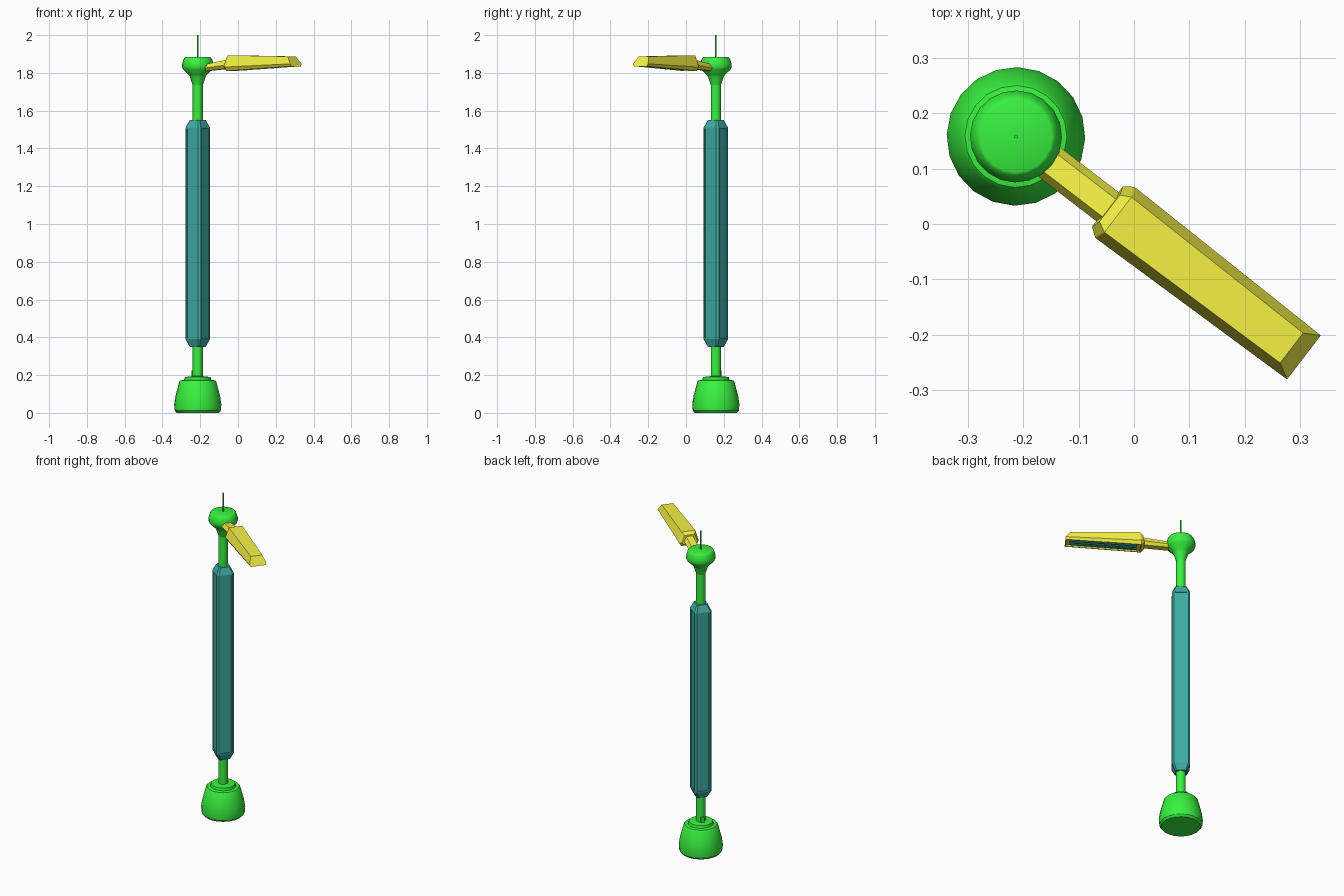
import bpy, bmesh, math
from mathutils import Matrix

if "Cube" in bpy.data.objects:
    bpy.data.objects.remove(bpy.data.objects["Cube"])

PX, PY = -0.213, 0.158          # pole axis
ANGLE = math.radians(-37.5)     # heading of the lamp arm
PLACE = Matrix.Translation((PX, PY, 0)) @ Matrix.Rotation(ANGLE, 4, 'Z')


def material(name, rgb):
    m = bpy.data.materials.new(name)
    m.diffuse_color = (*rgb, 1)
    m.use_nodes = True
    m.node_tree.nodes["Principled BSDF"].inputs["Base Color"].default_value = m.diffuse_color
    return m


GREEN = material("green_paint", (0.04, 0.88, 0.05))
TEAL = material("dark_teal", (0.05, 0.42, 0.37))
YELLOW = material("yellow_paint", (0.92, 0.89, 0.06))


def finish(bm, name, mat, smooth=False):
    bmesh.ops.recalc_face_normals(bm, faces=bm.faces)
    me = bpy.data.meshes.new(name)
    bm.to_mesh(me)
    bm.free()
    ob = bpy.data.objects.new(name, me)
    bpy.context.collection.objects.link(ob)
    me.materials.append(mat)
    ob.matrix_world = PLACE
    if smooth:
        bpy.ops.object.select_all(action='DESELECT')
        ob.select_set(True)
        bpy.context.view_layer.objects.active = ob
        bpy.ops.object.shade_smooth_by_angle(angle=math.radians(30))
    return ob


def loft(rings):
    """Skin closed rings of points and cap both ends."""
    bm = bmesh.new()
    loops = [[bm.verts.new(p) for p in r] for r in rings]
    n = len(loops[0])
    for a, b in zip(loops, loops[1:]):
        for i in range(n):
            j = (i + 1) % n
            bm.faces.new((a[i], a[j], b[j], b[i]))
    bm.faces.new(loops[0])
    bm.faces.new(loops[-1])
    bmesh.ops.recalc_face_normals(bm, faces=bm.faces)
    return bm


def turned(name, profile, sides=20):
    """Round part from (radius, height) pairs."""
    rings = [[(r * math.cos(k * math.tau / sides), r * math.sin(k * math.tau / sides), z)
              for k in range(sides)] for r, z in profile]
    return finish(loft(rings), name, GREEN, True)


def box(name, mat, centre, size):
    bm = bmesh.new()
    bmesh.ops.create_cube(bm, size=1, matrix=Matrix.Translation(centre) @ Matrix.Diagonal((*size, 1)))
    return finish(bm, name, mat)


# Round green parts
turned("base", [(0.112, 0), (0.122, 0.012), (0.125, 0.045), (0.118, 0.09),
                (0.098, 0.165), (0.092, 0.172), (0.072, 0.175), (0.068, 0.19), (0.03, 0.194)])
turned("pole", [(0.027, 0.18), (0.027, 1.76)], 16)
turned("hub", [(0.027, 1.735), (0.042, 1.78), (0.046, 1.787), (0.078, 1.818), (0.083, 1.83),
               (0.083, 1.848), (0.076, 1.872), (0.069, 1.882), (0.0650, 1.884)])
turned("antenna", [(0.0035, 1.88), (0.0035, 2.0)], 8)
box("pole_lug", GREEN, (-0.028, 0, 0.205), (0.014, 0.02, 0.04))

# Square solar sleeve with chamfered corners and recessed panels
H, C = 0.051, 0.011
section = [(H, -H + C), (H, H - C), (H - C, H), (-H + C, H),
           (-H, H - C), (-H, -H + C), (-H + C, -H), (H - C, -H)]
bm = loft([[(x * s, y * s, z) for x, y in section]
           for z, s in ((0.35, 0.65), (0.39, 1), (1.51, 1), (1.55, 0.65))])
panels = [f for f in bm.faces if abs(f.normal.z) < 0.1 and f.calc_area() > 0.05]
bmesh.ops.inset_individual(bm, faces=panels, thickness=0.010, depth=0)
bmesh.ops.inset_individual(bm, faces=panels, thickness=0.001, depth=-0.005)
finish(bm, "solar_sleeve", TEAL)


# Lamp arm: chamfered bar rising slightly outwards
def bar(x, lo, hi, w, top):
    mid = lo + (hi - lo) * 0.4
    return [(x, -top, hi), (x, -w, mid), (x, -top, lo), (x, top, lo), (x, w, mid), (x, top, hi)]


finish(loft([bar(0.04, 1.808, 1.842, 0.033, 0.02), bar(0.25, 1.826, 1.876, 0.033, 0.02)]),
       "lamp_arm", YELLOW)


# Lamp head: tapering hexagonal shell with a slanted nose
def shell(x_top, x_low, lo, hi, w, top, bottom):
    side = lo + 0.25 * (hi - lo)
    return [(x_top, -top, hi), (x_low, -w, side), (x_low, -bottom, lo),
            (x_low, bottom, lo), (x_low, w, side), (x_top, top, hi)]


bm = loft([shell(0.213, 0.208, 1.824, 1.878, 0.046, 0.030, 0.036),
           shell(0.232, 0.225, 1.810, 1.893, 0.058, 0.040, 0.046),
           shell(0.627, 0.655, 1.835, 1.887, 0.050, 0.034, 0.042)])
under = [f for f in bm.faces if f.normal.z < -0.9 and f.calc_area() > 0.02]
bmesh.ops.inset_individual(bm, faces=under, thickness=0.010, depth=0)
bmesh.ops.inset_individual(bm, faces=under, thickness=0.001, depth=-0.008)
finish(bm, "lamp_head", YELLOW)

# Light strips in the recess under the head
tilt = math.atan2(0.025, 0.43)
for i, y in enumerate((-0.019, 0.0, 0.019)):
    bm = bmesh.new()
    m = (Matrix.Translation((0.44, y, 1.829)) @ Matrix.Rotation(-tilt, 4, 'Y')
         @ Matrix.Diagonal((0.38, 0.012, 0.008, 1)))
    bmesh.ops.create_cube(bm, size=1, matrix=m)
    finish(bm, f"light_strip_{i + 1}", TEAL)
